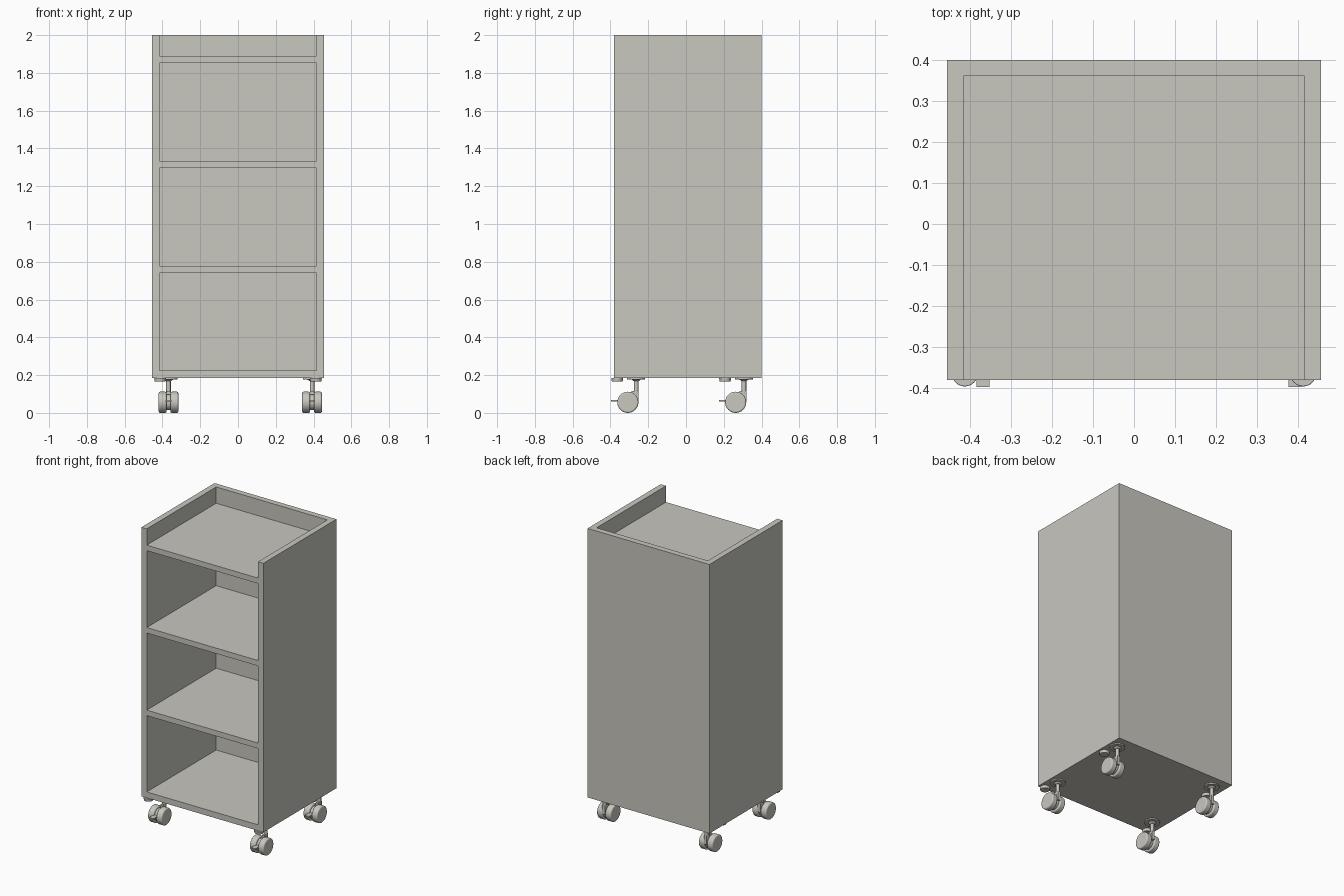
import bpy, bmesh, math
from mathutils import Matrix, Vector

cube = bpy.data.objects.get("Cube")
if cube:
    bpy.data.objects.remove(cube, do_unlink=True)

grey = bpy.data.materials.new("warm_grey")
grey.use_nodes = True
grey.diffuse_color = (0.58, 0.57, 0.52, 1)
grey.node_tree.nodes["Principled BSDF"].inputs["Base Color"].default_value = grey.diffuse_color


def finish(name, bm):
    mesh = bpy.data.meshes.new(name)
    bm.to_mesh(mesh)
    bm.free()
    mesh.materials.append(grey)
    obj = bpy.data.objects.new(name, mesh)
    bpy.context.collection.objects.link(obj)
    return obj


def box(name, lo, hi):
    lo, hi = Vector(lo), Vector(hi)
    bm = bmesh.new()
    bmesh.ops.create_cube(bm, size=1, matrix=Matrix.LocRotScale((lo + hi) / 2, None, hi - lo))
    return finish(name, bm)


def cylinder(name, center, r_low, r_high, depth, axis="Z", bevel=0):
    turn = Matrix.Rotation(math.pi / 2, 4, "Y") if axis == "X" else Matrix()
    bm = bmesh.new()
    bmesh.ops.create_cone(bm, cap_ends=True, segments=32, radius1=r_low, radius2=r_high,
                          depth=depth, matrix=Matrix.Translation(center) @ turn)
    obj = finish(name, bm)
    if bevel:
        mod = obj.modifiers.new("rounded_rim", "BEVEL")
        mod.width, mod.segments = bevel, 3
    bpy.ops.object.select_all(action="DESELECT")
    obj.select_set(True)
    bpy.context.view_layer.objects.active = obj
    bpy.ops.object.shade_smooth_by_angle(angle=math.radians(35))
    return obj


# Cabinet panels
W, T = 0.455, 0.04
FRONT, BACK = -0.38, 0.40
BASE, FLOOR, TOP = 0.185, 0.225, 2.0
IN_X, IN_Y = W - T, BACK - T
box("bottom_board", (-W, FRONT, BASE), (W, BACK, FLOOR))
box("back_panel", (-W, IN_Y, FLOOR), (W, BACK, TOP))
for side, s in (("right", -1), ("left", 1)):
    xs = sorted((s * IN_X, s * W))
    box(side + "_side_panel", (xs[0], FRONT, FLOOR), (xs[1], IN_Y, TOP))

# Shelves
for name, z in (("lower", 0.74), ("middle", 1.297), ("top", 1.853)):
    box(name + "_shelf", (-IN_X, FRONT, z), (IN_X, IN_Y, z + 0.037))


def caster(tag, x, y, foot_x):
    """Twin-wheel caster with its wheel centre at x, y and a round foot beside it."""
    r, stem_y = 0.056, y + 0.044
    for name, dx in (("right", -0.031), ("left", 0.031)):
        cylinder(f"{tag}_{name}_wheel", (x + dx, y, r), r, r, 0.042, "X", 0.008)
    cylinder(tag + "_wheel_hub", (x, y, r), 0.042, 0.042, 0.03, "X")
    box(tag + "_fork", (x - 0.01, stem_y - 0.025, r), (x + 0.01, stem_y + 0.012, 0.115))
    cylinder(tag + "_stem", (x, stem_y, 0.14), 0.012, 0.012, 0.09)
    cylinder(tag + "_collar", (x, stem_y, 0.173), 0.014, 0.026, 0.01)
    cylinder(tag + "_mounting_plate", (x, stem_y, 0.181), 0.048, 0.048, 0.008)
    box(tag + "_brake_tab", (x - 0.016, y - 0.089, 0.06), (x + 0.016, y - 0.035, 0.068))
    cylinder(tag + "_foot", (foot_x, y - 0.056, 0.176), 0.029, 0.032, 0.02, "Z", 0.003)


# Casters
for end, y in (("front", -0.308), ("rear", 0.263)):
    caster(end + "_right_caster", -0.368, y, -0.412)
    caster(end + "_left_caster", 0.392, y, 0.412)
